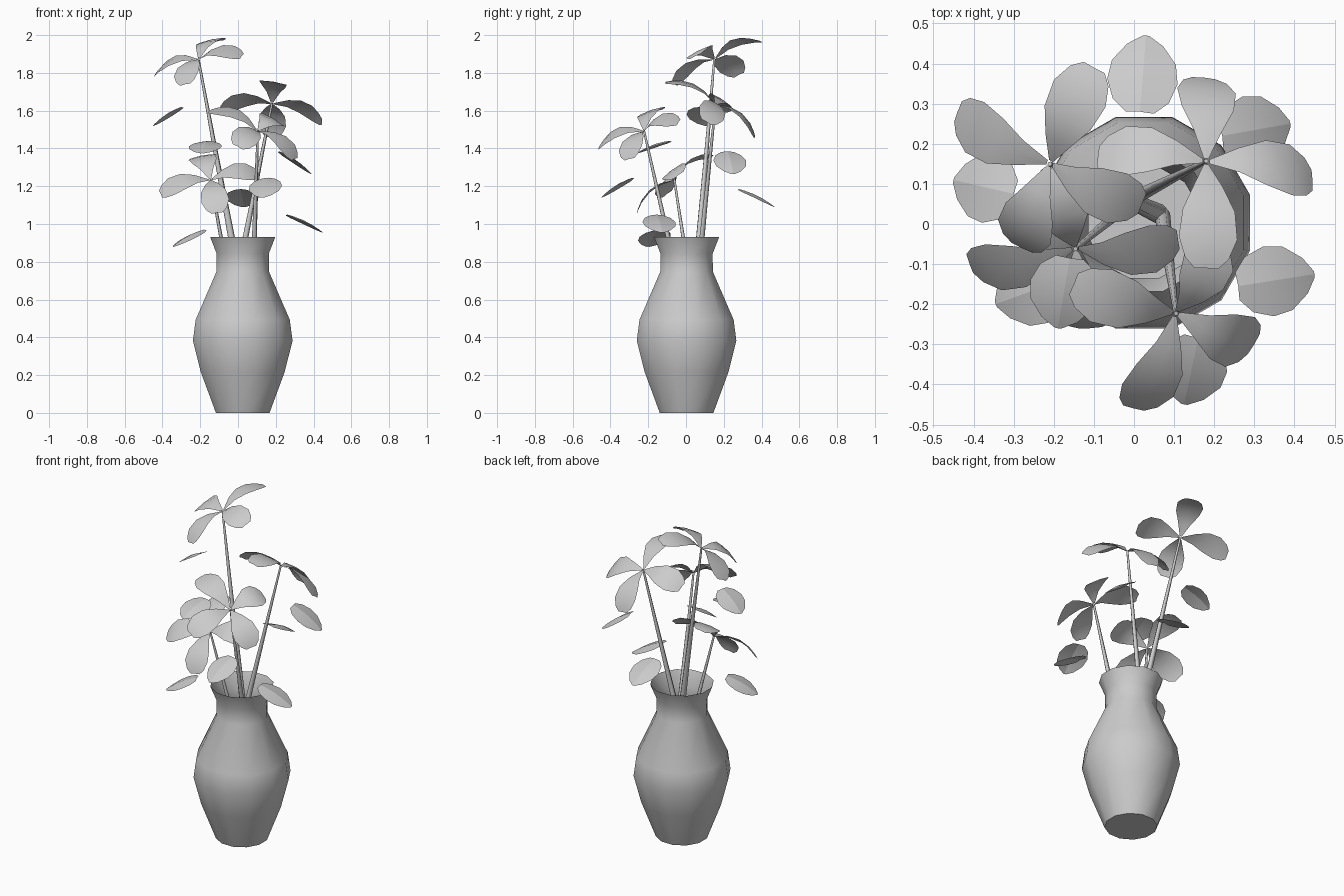
import bpy, bmesh, math
from mathutils import Vector

cube = bpy.data.objects.get("Cube")
if cube:
    bpy.data.objects.remove(cube, do_unlink=True)

grey = bpy.data.materials.new("matte_grey")
grey.use_nodes = True
GREY = (0.6, 0.6, 0.6, 1)
grey.diffuse_color = GREY
grey.node_tree.nodes["Principled BSDF"].inputs["Base Color"].default_value = GREY


def finish(name, bm, angle=45):
    mesh = bpy.data.meshes.new(name)
    bm.to_mesh(mesh)
    bm.free()
    mesh.materials.append(grey)
    obj = bpy.data.objects.new(name, mesh)
    bpy.context.collection.objects.link(obj)
    bpy.ops.object.select_all(action='DESELECT')
    obj.select_set(True)
    bpy.context.view_layer.objects.active = obj
    bpy.ops.object.shade_smooth_by_angle(angle=math.radians(angle))
    return obj


def bridge(bm, lower, upper):
    n = len(lower)
    for i in range(n):
        j = (i + 1) % n
        bm.faces.new((lower[i], lower[j], upper[j], upper[i]))


def add_blade(bm, base, tip, up, outline, bulge, fold):
    """Arched blade; outline lists (position along length, half width)."""
    base, tip = Vector(base), Vector(tip)
    along = (tip - base).normalized()
    side = along.cross(up).normalized()
    normal = side.cross(along)
    previous = None
    for t, half in outline:
        mid = base.lerp(tip, t) + normal * bulge * 4 * t * (1 - t)
        drop = normal * fold * half
        row = [bm.verts.new(p) for p in
               (mid - side * half - drop, mid, mid + side * half - drop)]
        if previous:
            for c in (0, 1):
                bm.faces.new((previous[c], previous[c + 1], row[c + 1], row[c]))
        previous = row


# Vase: open twelve-sided turned shape
SIDES = 12
PROFILE = [(0.147, 0), (0.23, 0.217), (0.273, 0.382), (0.258, 0.493),
           (0.144, 0.748), (0.143, 0.843), (0.178, 0.93)]
bm = bmesh.new()
rings = []
for radius, z in PROFILE:
    angles = [math.tau * (i + 0.5) / SIDES for i in range(SIDES)]
    rings.append([bm.verts.new((0.025 + radius * math.cos(a),
                                0.003 + radius * math.sin(a), z)) for a in angles])
for lower, upper in zip(rings, rings[1:]):
    bridge(bm, lower, upper)
bm.faces.new(rings[0][::-1])
finish("vase", bm, 40)

# Flowers: head centre, stem point at the vase rim, four petal tips in turn
PETAL = [(0, 0.006), (0.25, 0.036), (0.5, 0.066), (0.75, 0.074),
         (0.92, 0.055), (1, 0.03)]
FLOWERS = {
    "tall_left": ((-0.21, 0.15, 1.875), (-0.035, 0.07),
                  [(-0.44, 0.28, 1.79), (-0.28, -0.06, 1.74),
                   (0.02, 0.05, 1.89), (-0.1, 0.39, 1.97)]),
    "back_right": ((0.18, 0.157, 1.64), (0.04, 0.085),
                   [(0.445, 0.11, 1.54), (0.175, 0.365, 1.46),
                    (-0.09, 0.17, 1.61), (0.18, -0.11, 1.75)]),
    "front_right": ((0.105, -0.223, 1.496), (0.087, -0.095),
                    [(0.3, -0.3, 1.345), (0.2, -0.04, 1.54),
                     (-0.15, -0.15, 1.6), (0, -0.46, 1.41)]),
    "low_left": ((-0.146, -0.062, 1.236), (-0.09, -0.015),
                 [(0.11, -0.04, 1.26), (-0.2, 0.14, 1.36),
                  (-0.41, -0.1, 1.16), (-0.11, -0.26, 1.06)]),
}
RIM, ROOT = 0.93, 0.4
for name, (centre, rim_point, tips) in FLOWERS.items():
    centre = Vector(centre)
    tips = [Vector(t) for t in tips]
    axis = (tips[2] - tips[0]).cross(tips[3] - tips[1]).normalized()
    bm = bmesh.new()
    for tip in tips:
        start = centre.lerp(tip, 0.03)
        add_blade(bm, start, tip, axis, PETAL, 0.045, 0.08)
    finish("petals_" + name, bm)

    # Tapered stem running down into the vase
    rim = Vector((*rim_point, RIM))
    root = centre + (rim - centre) * ((centre.z - ROOT) / (centre.z - RIM))
    length = (centre - root).length
    turn = (centre - root).to_track_quat('Z', 'Y')
    bm = bmesh.new()
    ends = []
    for height, radius in ((0, 0.006 + 0.0125 * length), (length, 0.006)):
        ends.append([bm.verts.new(root + turn @ Vector(
            (radius * math.cos(k * math.tau / 6), radius * math.sin(k * math.tau / 6),
             height))) for k in range(6)])
    bridge(bm, *ends)
    bm.faces.new(ends[0][::-1])
    bm.faces.new(ends[1])
    finish("stem_" + name, bm, 65)

# Loose folded leaves: base and tip
LEAF = [(0, 0.035), (0.15, 0.07), (0.4, 0.088), (0.65, 0.08),
        (0.88, 0.045), (1, 0.008)]
LEAVES = {
    "back": ((0.015, 0.28, 1.185), (0.03, 0.47, 1.09)),
    "back_right": ((0.22, 0.22, 1.385), (0.39, 0.25, 1.265)),
    "right": ((0.26, -0.155, 1.05), (0.45, -0.125, 0.955)),
    "front": ((0.16, -0.285, 1.245), (0.125, -0.45, 1.14)),
    "left": ((-0.3, 0.075, 1.62), (-0.45, 0.11, 1.52)),
    "low_left": ((-0.18, -0.14, 0.97), (-0.345, -0.2, 0.88)),
    "front_left": ((-0.16, -0.085, 1.44), (-0.19, -0.26, 1.375)),
}
for name, (base, tip) in LEAVES.items():
    bm = bmesh.new()
    add_blade(bm, base, tip, Vector((0, 0, 1)), LEAF, 0.012, 0.15)
    finish("leaf_" + name, bm, 15)
